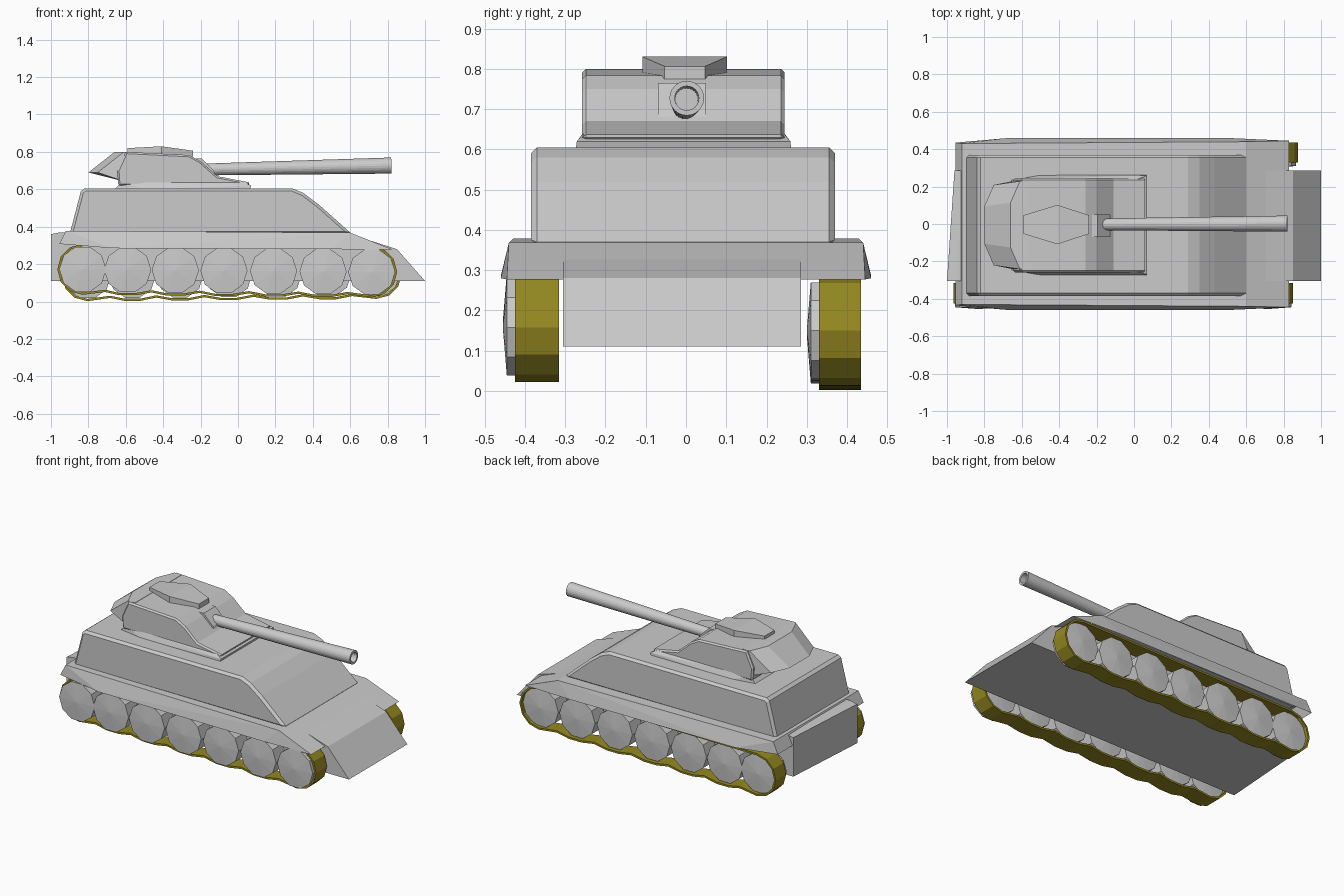
import bpy, bmesh, math
from mathutils import Matrix, Vector

if "Cube" in bpy.data.objects:
    bpy.data.objects.remove(bpy.data.objects["Cube"])

olive = bpy.data.materials.new("olive")
olive.diffuse_color = (0.30, 0.25, 0.015, 1)
olive.use_nodes = True
olive.node_tree.nodes["Principled BSDF"].inputs["Base Color"].default_value = olive.diffuse_color


def finish(name, bm, bevel=0, mat=None):
    bmesh.ops.recalc_face_normals(bm, faces=bm.faces[:])
    me = bpy.data.meshes.new(name)
    bm.to_mesh(me)
    bm.free()
    ob = bpy.data.objects.new(name, me)
    bpy.context.collection.objects.link(ob)
    if mat:
        me.materials.append(mat)
    if bevel:
        m = ob.modifiers.new("chamfer", 'BEVEL')
        m.width, m.segments, m.angle_limit = bevel, 1, math.radians(80)
    return ob


def prism(name, profile, y0, y1, bevel=0):
    """Extrude an xz profile from y0 to y1."""
    bm = bmesh.new()
    f = bm.faces.new([bm.verts.new((x, y0, z)) for x, z in profile])
    ext = bmesh.ops.extrude_face_region(bm, geom=[f])["geom"]
    for v in ext:
        if isinstance(v, bmesh.types.BMVert):
            v.co.y = y1
    if f.is_valid is False or len(bm.faces) < len(profile) + 2:
        bm.faces.new([v for v in bm.verts if abs(v.co.y - y0) < 1e-6])
    return finish(name, bm, bevel)


def solid(name, points, open_bottom=False):
    """Convex solid around a few points."""
    bm = bmesh.new()
    for p in points:
        bm.verts.new(p)
    bmesh.ops.convex_hull(bm, input=bm.verts[:])
    bmesh.ops.dissolve_limit(bm, angle_limit=0.02, verts=bm.verts[:], edges=bm.edges[:])
    bm.normal_update()
    if open_bottom:
        down = [f for f in bm.faces if f.normal.z < -0.8]
        bmesh.ops.delete(bm, geom=down, context='FACES')
    return finish(name, bm)


def both(points, yc=0.0):
    return [(x, yc + s * y, z) for x, y, z in points for s in (-1, 1)]


# lower hull: wedge nose, slightly skewed rear plate
pts = []
for y, xr in ((-0.305, -1.0), (0.285, -0.96)):
    pts += [(xr, y, 0.11), (xr, y, 0.36), (xr + 0.05, y, 0.37), (0.6, y, 0.36),
            (0.85, y, 0.28), (1.0, y, 0.11)]
solid("lower_hull", pts)

# fender shell with flared skirts and sloped front plate
solid("fenders", both([(-0.92, 0.43, 0.378), (0.60, 0.44, 0.368),
                       (-0.955, 0.435, 0.308), (-0.67, 0.46, 0.285),
                       (0.5, 0.46, 0.28), (0.83, 0.445, 0.277)]), open_bottom=True)

# upper hull
prism("upper_hull", [(-0.90, 0.36), (-0.84, 0.59), (-0.82, 0.605), (0.29, 0.605),
                     (0.35, 0.58), (0.43, 0.52), (0.61, 0.36)], -0.385, 0.37, 0.015)

# turret: base flange, body with stepped front, faceted bustle
solid("turret_base", both([(-0.66, 0.24, 0.60), (-0.5, 0.268, 0.60), (0.065, 0.268, 0.60),
                           (0.07, 0.265, 0.62), (-0.5, 0.25, 0.64), (0.03, 0.25, 0.638),
                           (-0.62, 0.24, 0.64)], -0.006))
prism("turret_body", [(-0.64, 0.62), (0.06, 0.62), (0.06, 0.637), (-0.11, 0.67),
                      (-0.20, 0.75), (-0.26, 0.783), (-0.60, 0.80), (-0.645, 0.70)],
      -0.258, 0.245, 0.015)
solid("turret_bustle", both([(-0.80, 0.10, 0.69), (-0.75, 0.215, 0.69), (-0.60, 0.245, 0.64),
                             (-0.66, 0.12, 0.80), (-0.61, 0.235, 0.80), (-0.56, 0.235, 0.80),
                             (-0.56, 0.245, 0.64)], -0.006))

# hatch
solid("hatch", both([(-0.59, 0.05, 0.785), (-0.41, 0.105, 0.785), (-0.24, 0.05, 0.775),
                     (-0.59, 0.05, 0.82), (-0.41, 0.105, 0.83), (-0.24, 0.05, 0.806)], -0.003))

# gun mantlet
prism("mantlet", [(-0.225, 0.67), (-0.12, 0.672), (-0.13, 0.70), (-0.195, 0.765),
                  (-0.225, 0.765)], -0.07, 0.05)

# hollow gun barrel, revolved around its axis
start, end = Vector((-0.22, -0.002, 0.705)), Vector((0.82, 0.002, 0.727))
length = (end - start).length
bm = bmesh.new()
ring = [bm.verts.new((r, 0, d)) for r, d in
        ((0.031, 0), (0.043, length), (0.03, length), (0.028, length - 0.15), (0, length - 0.15))]
edges = [bm.edges.new(p) for p in zip(ring, ring[1:])]
bmesh.ops.spin(bm, geom=ring + edges, cent=(0, 0, 0), axis=(0, 0, 1),
               angle=math.tau, steps=24, use_duplicate=False)
bmesh.ops.remove_doubles(bm, verts=bm.verts[:], dist=0.0005)
barrel = finish("gun_barrel", bm)
barrel.matrix_world = Matrix.Translation(start) @ (end - start).to_track_quat('Z', 'Y').to_matrix().to_4x4()

# running gear: wheels and track belt for each side
WHEEL_X = (-0.83, -0.59, -0.335, -0.075, 0.19, 0.455, 0.715)
R = 0.126


def running_gear(side, wheel_y, track_y, dx, z_rear, z_front):
    centres = [(x + dx, z_rear + (z_front - z_rear) * i / 6) for i, x in enumerate(WHEEL_X)]
    bm = bmesh.new()
    for x, z in centres:
        m = Matrix.Translation((x, sum(wheel_y) / 2, z)) @ Matrix.Rotation(math.pi / 2, 4, 'X')
        m = m @ Matrix.Rotation(math.pi / 10, 4, 'Z')
        bmesh.ops.create_cone(bm, cap_ends=True, segments=10, radius1=R, radius2=R,
                              depth=wheel_y[1] - wheel_y[0] - 0.02, matrix=m)
    bm.normal_update()
    caps = [f for f in bm.faces if len(f.verts) == 10]
    bmesh.ops.poke(bm, faces=caps, offset=0.01)
    finish(side + "_wheels", bm)

    # belt outline: arcs at both ends, shallow waves along the ground
    rt = R + 0.01
    (xa, za), (xb, zb) = centres[0], centres[-1]
    path = [(xb + rt * math.cos(a), zb + rt * math.sin(a))
            for a in (math.radians(-90 + 30 * i) for i in range(7))]
    path += [(xa + rt * math.cos(a), za + rt * math.sin(a))
             for a in (math.radians(90 + 30 * i) for i in range(7))]
    for i in range(6):
        (x0, z0), (x1, z1) = centres[i], centres[i + 1]
        if i:
            path += [(x0 - 0.045, z0 - rt), (x0 + 0.045, z0 - rt)]
        path.append(((x0 + x1) / 2, (z0 + z1) / 2 - rt + 0.016))
    bm = bmesh.new()
    rows = [[bm.verts.new((x, y, z)) for y in track_y] for x, z in path]
    for a, b in zip(rows, rows[1:] + rows[:1]):
        bm.faces.new((a[0], b[0], b[1], a[1]))
    belt = finish(side + "_track", bm, mat=olive)
    m = belt.modifiers.new("thickness", 'SOLIDIFY')
    m.thickness, m.offset = 0.012, -1


running_gear("near", (-0.455, -0.33), (-0.425, -0.315), 0.0, 0.172, 0.158)
running_gear("far", (0.30, 0.425), (0.33, 0.435), 0.025, 0.138, 0.15)
